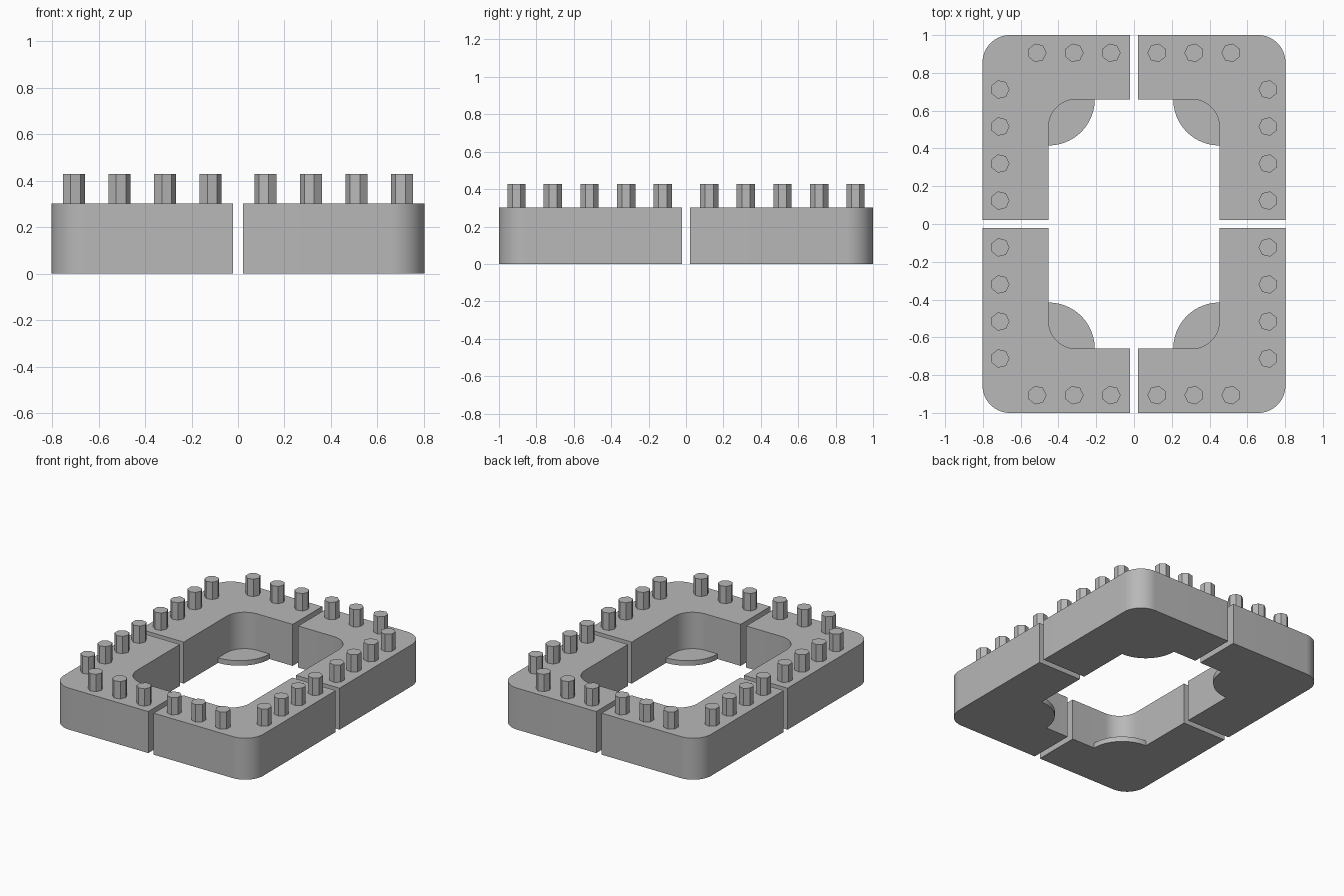
import bpy, bmesh, math

cube = bpy.data.objects.get("Cube")
if cube:
    bpy.data.objects.remove(cube, do_unlink=True)

# Single grey material
grey = bpy.data.materials.new("plain_grey")
grey.use_nodes = True
colour = (0.48, 0.48, 0.48, 1)
grey.diffuse_color = colour
grey.node_tree.nodes["Principled BSDF"].inputs["Base Color"].default_value = colour

# Main dimensions of one quarter of the frame
OUT_X, OUT_Y = 0.802, 1.0
IN_X, IN_Y = 0.452, 0.66
GAP = 0.022
HEIGHT = 0.302
FILLET = 0.145
LIP_R, LIP_H = 0.244, 0.037
PIN_R, PIN_TOP, PIN_SIDES = 0.05, 0.428, 7
PIN_X, PIN_Y, PIN_STEP = 0.709, 0.906, 0.196


def arc(cx, cy, r, start, end, n=16):
    """Points along a circular arc, angles in degrees."""
    angles = [math.radians(start + (end - start) * i / n) for i in range(n + 1)]
    return [(cx + r * math.cos(a), cy + r * math.sin(a)) for a in angles]


def prism(name, points, z0, z1, sx, sy, smooth=False):
    """Extrude an outline upwards, mirrored into the chosen quarter."""
    bm = bmesh.new()
    face = bm.faces.new([bm.verts.new((x * sx, y * sy, z0)) for x, y in points])
    top = bmesh.ops.extrude_face_region(bm, geom=[face])["geom"]
    verts = [v for v in top if isinstance(v, bmesh.types.BMVert)]
    bmesh.ops.translate(bm, verts=verts, vec=(0, 0, z1 - z0))
    bmesh.ops.recalc_face_normals(bm, faces=bm.faces)
    mesh = bpy.data.meshes.new(name)
    bm.to_mesh(mesh)
    bm.free()
    mesh.materials.append(grey)
    obj = bpy.data.objects.new(name, mesh)
    bpy.context.collection.objects.link(obj)
    if smooth:
        bpy.ops.object.select_all(action="DESELECT")
        obj.select_set(True)
        bpy.context.view_layer.objects.active = obj
        bpy.ops.object.shade_smooth_by_angle(angle=math.radians(30))
    return obj


# Outlines: L-shaped corner block and the crescent lip inside it
inner = arc(IN_X - FILLET, IN_Y - FILLET, FILLET, 0, 90)
outer = arc(OUT_X - FILLET, OUT_Y - FILLET, FILLET, 0, 90)
block = [(IN_X, GAP), (OUT_X, GAP)] + outer + [(GAP, OUT_Y), (GAP, IN_Y)] + inner[::-1]
lip = arc(IN_X, IN_Y, LIP_R, 270, 180, 24) + inner[::-1]

# Pin positions: four along the long side, three along the short side
pins = [(PIN_X, 0.124 + PIN_STEP * i) for i in range(4)]
pins += [(0.121 + PIN_STEP * i, PIN_Y) for i in range(3)]

for sy, depth in ((-1, "front"), (1, "back")):
    for sx, side in ((-1, "right"), (1, "left")):
        tag = f"{depth}_{side}"
        prism(f"corner_block_{tag}", block, 0, HEIGHT, sx, sy, True)
        prism(f"corner_lip_{tag}", lip, 0, LIP_H, sx, sy, True)
        for i, (px, py) in enumerate(pins):
            outline = arc(px, py, PIN_R, 180, 540, PIN_SIDES)[:-1]
            prism(f"pin_{tag}_{i + 1}", outline, HEIGHT, PIN_TOP, sx, sy)
